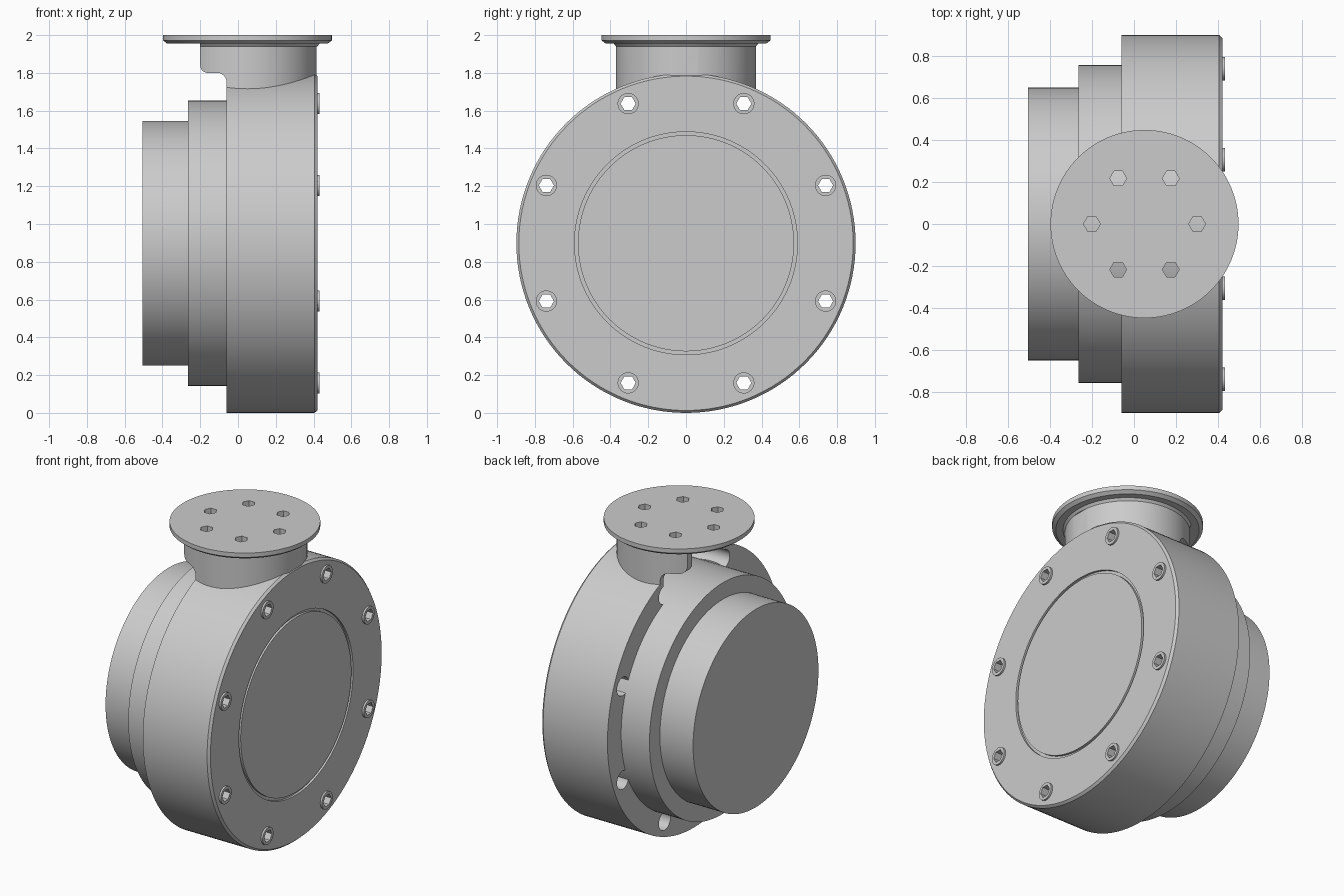
import bpy, bmesh, math
from mathutils import Matrix

if "Cube" in bpy.data.objects:
    bpy.data.objects.remove(bpy.data.objects["Cube"], do_unlink=True)

grey = bpy.data.materials.new("plain grey")
grey.use_nodes = True
COLOUR = (0.6, 0.6, 0.6, 1)
grey.diffuse_color = COLOUR
grey.node_tree.nodes["Principled BSDF"].inputs["Base Color"].default_value = COLOUR

AXIS_Z = 0.898          # height of the drum axis
PORT_X = 0.05           # centre of the outlet port
TO_X = Matrix.Rotation(math.pi / 2, 4, 'Y')


def make_object(name, bm):
    bmesh.ops.recalc_face_normals(bm, faces=bm.faces[:])
    mesh = bpy.data.meshes.new(name)
    bm.to_mesh(mesh)
    bm.free()
    mesh.materials.append(grey)
    obj = bpy.data.objects.new(name, mesh)
    bpy.context.collection.objects.link(obj)
    return obj


def lathe(name, profile, matrix, steps=128):
    """Revolve (radius, height) points about local z, closing on the axis."""
    bm = bmesh.new()
    verts = [bm.verts.new((r, 0, h)) for r, h in profile]
    edges = [bm.edges.new(pair) for pair in zip(verts, verts[1:])]
    bmesh.ops.spin(bm, geom=verts + edges, cent=(0, 0, 0), axis=(0, 0, 1),
                   angle=math.tau, steps=steps, use_duplicate=False)
    bmesh.ops.remove_doubles(bm, verts=bm.verts[:], dist=1e-5)
    bmesh.ops.transform(bm, matrix=matrix, verts=bm.verts[:])
    return make_object(name, bm)


def rod(bm, radius, low, high, matrix, sides):
    """Add a capped cylinder or prism running from low to high on local z."""
    place = matrix @ Matrix.Translation((0, 0, (low + high) / 2))
    bmesh.ops.create_cone(bm, cap_ends=True, segments=sides, radius1=radius,
                          radius2=radius, depth=high - low, matrix=place)


def rods(name, radius, low, high, places, sides):
    bm = bmesh.new()
    for place in places:
        rod(bm, radius, low, high, place, sides)
    return make_object(name, bm)


def combine(obj, tool, operation):
    mod = obj.modifiers.new("combine", 'BOOLEAN')
    mod.operation = operation
    mod.solver = 'EXACT'
    mod.object = tool
    bpy.context.view_layer.objects.active = obj
    bpy.ops.object.modifier_apply(modifier=mod.name)
    bpy.data.objects.remove(tool, do_unlink=True)


def smooth(obj):
    bpy.ops.object.select_all(action='DESELECT')
    obj.select_set(True)
    bpy.context.view_layer.objects.active = obj
    bpy.ops.object.shade_smooth_by_angle(angle=math.radians(30))


drum_axis = Matrix.Translation((0, 0, AXIS_Z)) @ TO_X
port_axis = Matrix.Translation((PORT_X, 0, 0))

# Places around the two bolt circles
bolt_places = []
for i in range(8):
    a = math.radians(22.5 + 45 * i)
    offset = Matrix.Translation((0, 0.8 * math.cos(a), AXIS_Z + 0.8 * math.sin(a)))
    bolt_places.append(offset @ TO_X)
port_places = [Matrix.Translation((PORT_X + 0.25 * math.cos(math.radians(60 * i)),
                                   0.25 * math.sin(math.radians(60 * i)), 0))
               @ Matrix.Rotation(math.pi / 6 + math.pi / 3, 4, 'Z') for i in range(6)]

# Stepped drum
drum = lathe("stepped_drum", [(0, -0.505), (0.648, -0.505), (0.648, -0.265),
                              (0.756, -0.265), (0.756, 0.4), (0, 0.4)], drum_axis)

# Housing: a cup with a chamfered front plate and a ring groove
housing = lathe("housing", [
    (0, 0.39), (0.75, 0.39), (0.75, -0.06), (AXIS_Z, -0.06), (AXIS_Z, 0.405),
    (0.885, 0.42), (0.59, 0.42), (0.59, 0.405), (0.572, 0.405), (0.572, 0.42),
    (0, 0.42)], drum_axis)

# Neck: a cylinder trimmed to a side outline with a rounded overhang
neck = rods("neck", 0.37, 1.5, 1.965, [port_axis], 128)
outline = [(-0.2, 2.0), (-0.2, 1.84)]
for i in range(1, 7):
    a = math.radians(15 * i)
    outline.append((-0.16 - 0.04 * math.cos(a), 1.84 - 0.04 * math.sin(a)))
for i in range(7):
    a = math.radians(15 * i)
    outline.append((-0.11 + 0.05 * math.sin(a), 1.75 + 0.05 * math.cos(a)))
outline += [(-0.06, 1.4), (0.415, 1.4), (0.415, 2.0)]
bm = bmesh.new()
side = bm.faces.new([bm.verts.new((x, -0.6, z)) for x, z in outline])
wall = bmesh.ops.extrude_face_region(bm, geom=[side])
bmesh.ops.translate(bm, vec=(0, 1.2, 0),
                    verts=[v for v in wall["geom"] if isinstance(v, bmesh.types.BMVert)])
combine(neck, make_object("neck_trim", bm), 'INTERSECT')
combine(housing, neck, 'UNION')

# Bolt bosses, port bore, rear pockets and hexagonal through holes
combine(housing, rods("bosses", 0.056, 0.4, 0.432, bolt_places, 32), 'UNION')
combine(housing, rods("bore", 0.335, 1.55, 2.1, [port_axis], 128), 'DIFFERENCE')
combine(housing, rods("pockets", 0.06, -0.2, 0.38, bolt_places, 32), 'DIFFERENCE')
combine(housing, rods("bolt_holes", 0.04, 0.3, 0.5, bolt_places, 6), 'DIFFERENCE')

# Port flange with its own hexagonal holes
flange = lathe("port_flange", [(0, 1.955), (0.425, 1.955), (0.447, 1.972),
                               (0.447, 2.0), (0, 2.0)], port_axis)
combine(flange, rods("flange_holes", 0.04, 1.9, 2.1, port_places, 6), 'DIFFERENCE')

# Small flare where the neck meets the flange
collar = lathe("neck_collar", [(0.36, 1.94), (0.37, 1.94), (0.385, 1.958),
                               (0.36, 1.958), (0.36, 1.94)], port_axis)
bm = bmesh.new()
bmesh.ops.create_cube(bm, size=1, matrix=Matrix.Translation((-0.7, 0, 2)))
combine(collar, make_object("collar_trim", bm), 'DIFFERENCE')

for part in (drum, housing, flange, collar):
    smooth(part)
